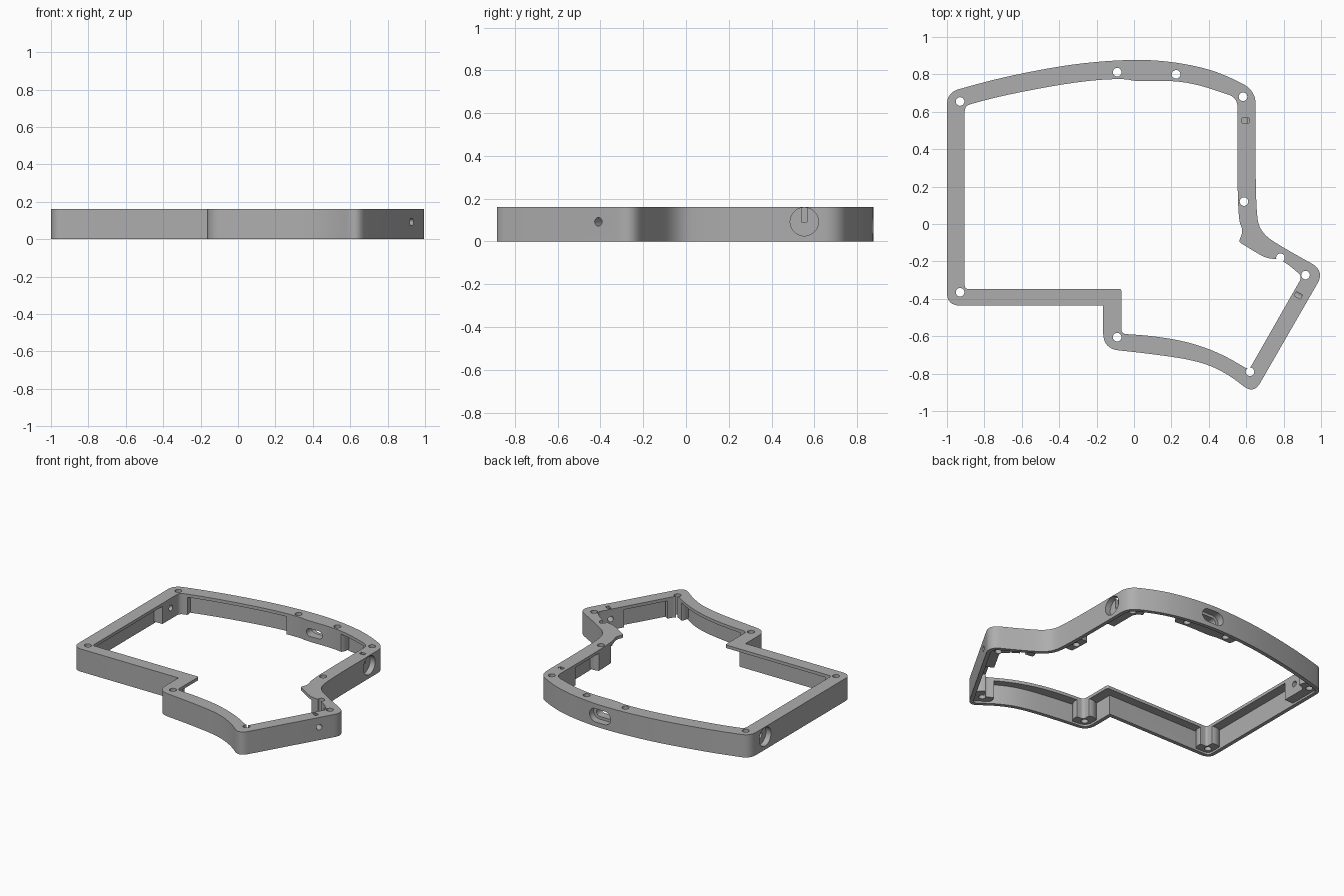
import bpy, bmesh, math
from mathutils import Vector, Matrix

if "Cube" in bpy.data.objects:
    bpy.data.objects.remove(bpy.data.objects["Cube"])

H = 0.162          # frame height
FLANGE = 0.14      # underside of the top flange
RECESS = 0.014     # bottom plate recess
WALL = 0.027       # outer wall thickness
BORE_Z = 0.092
C = 9              # rounding value meaning "fully curved"


def rounded(points, steps=8):
    """Closed outline from (x, y, rounding) control points."""
    out = []
    for i, (x, y, r) in enumerate(points):
        p = Vector((x, y))
        a = Vector(points[i - 1][:2]) - p
        b = Vector(points[(i + 1) % len(points)][:2]) - p
        if r == 0:
            out.append(p)
            continue
        s = p + a.normalized() * min(r, a.length * 0.499)
        e = p + b.normalized() * min(r, b.length * 0.499)
        for k in range(steps + 1):
            t = k / steps
            out.append(s * (1 - t) ** 2 + p * 2 * t * (1 - t) + e * t * t)
    clean = []
    for p in out:
        if not clean or (p - clean[-1]).length > 0.002:
            clean.append(p)
    return clean


def inset(points, d):
    """Mitred inward offset of a counter-clockwise outline."""
    out = []
    for i, p in enumerate(points):
        a = (p - points[i - 1]).normalized()
        b = (points[(i + 1) % len(points)] - p).normalized()
        na, nb = Vector((-a.y, a.x)), Vector((-b.y, b.x))
        m = (na + nb).normalized()
        out.append(p + m * d / max(m.dot(na), 0.3))
    return out


def circle(r, n=32):
    return [Vector((r * math.cos(2 * math.pi * k / n), r * math.sin(2 * math.pi * k / n)))
            for k in range(n)]


def rect(w, h):
    return [Vector(p) for p in ((-w/2, -h/2), (w/2, -h/2), (w/2, h/2), (-w/2, h/2))]


def stadium(w, h, n=12):
    r, c, pts = h / 2, w / 2 - h / 2, []
    for side in (1, -1):
        for k in range(n + 1):
            a = -math.pi / 2 + math.pi * k / n
            pts.append(Vector((side * (c + r * math.cos(a)), side * r * math.sin(a))))
    return pts


def prism(name, pts, z0, z1, matrix=Matrix()):
    bm = bmesh.new()
    f = bm.faces.new([bm.verts.new((p.x, p.y, z0)) for p in pts])
    ext = bmesh.ops.extrude_face_region(bm, geom=[f])
    bmesh.ops.translate(bm, vec=(0, 0, z1 - z0),
                        verts=[v for v in ext["geom"] if isinstance(v, bmesh.types.BMVert)])
    bm.transform(matrix)
    bmesh.ops.recalc_face_normals(bm, faces=bm.faces)
    me = bpy.data.meshes.new(name)
    bm.to_mesh(me)
    bm.free()
    ob = bpy.data.objects.new(name, me)
    bpy.context.collection.objects.link(ob)
    return ob


def cut(target, cutter):
    mod = target.modifiers.new("cut", "BOOLEAN")
    mod.operation, mod.solver, mod.object = "DIFFERENCE", "EXACT", cutter
    bpy.context.view_layer.objects.active = target
    bpy.ops.object.modifier_apply(modifier=mod.name)
    bpy.data.objects.remove(cutter)


def facing(x, y, z, angle):
    """Matrix whose local z points outward at a heading, local y is up."""
    n = Vector((math.cos(angle), math.sin(angle), 0))
    up = Vector((0, 0, 1))
    m = Matrix((up.cross(n), up, n)).transposed().to_4x4()
    m.translation = (x, y, z)
    return m


# Outlines, counter-clockwise
outer = rounded([
    (-1, -.436, .07), (-.165, -.436, 0), (-.165, -.667, .085), (.10, -.695, C),
    (.35, -.733, C), (.50, -.80, C), (.64, -.91, .07), (1.02, -.25, .08),
    (.80, -.128, C), (.68, -.05, C), (.65, .06, C), (.65, .715, .075),
    (.46, .81, C), (.30, .852, C), (.14, .874, C), (0, .879, C), (-.19, .869, C),
    (-.4, .844, C), (-.72, .781, C), (-1, .703, .065)])
inner = rounded([
    (-.905, -.347, .02), (-.067, -.347, .015), (-.067, -.587, .025), (.10, -.598, C),
    (.29, -.63, C), (.46, -.69, C), (.615, -.78, .03), (.90, -.28, .03),
    (.79, -.188, C), (.71, -.185, C), (.64, -.145, C), (.56, -.095, .015),
    (.585, -.035, C), (.553, .03, C), (.553, .675, .05), (.45, .71, C), (.34, .745, C),
    (.21, .767, C), (0, .763, C), (-.04, .776, C), (-.19, .772, C), (-.4, .745, C),
    (-.72, .683, C), (-.905, .632, .03)])

screws = [(-.93, .655), (-.09, .812), (.225, .80), (.583, .68), (.588, .12), (.783, -.18),
          (.917, -.273), (.62, -.79), (-.09, -.605), (-.93, -.365)]
# Side bores: surface position and outward heading
bores = [(-1, .535, math.pi), (.65, .553, 0), (.925, -.408, math.radians(-30))]
# Port slots: step position inside the wall and outward heading
ports = [(.067, .825, math.pi / 2), (.675, -.075, math.radians(57))]

# Solid ring
frame = prism("case_frame", outer, 0, H)
cut(frame, prism("opening", inner, -.1, H + .1))

# Hollow under the flange, leaving bosses around screws, bores and ports
hollow = prism("hollow", inset(outer, WALL), -.1, FLANGE)
for x, y in screws:
    cut(hollow, prism("boss", circle(.078), RECESS, .3, Matrix.Translation((x, y, 0))))
for x, y, a in bores:
    cut(hollow, prism("boss", rect(.19, .3), -.16, .1, facing(x, y, RECESS + .15, a)))
for x, y, a in ports:
    cut(hollow, prism("boss", rect(.27, .3), -.16, .1, facing(x, y, RECESS + .15, a)))
cut(frame, hollow)

# Screw holes
for x, y in screws:
    cut(frame, prism("screw_hole", circle(.023, 24), -.1, .3, Matrix.Translation((x, y, 0))))

# Side bores with a small through hole and a slot from above
for x, y, a in bores:
    m = facing(x, y, BORE_Z, a)
    cut(frame, prism("bore", circle(.066, 40), -.04, .06, m))
    cut(frame, prism("bore_hole", circle(.02, 20), -.13, .06, m))
    pos = Matrix.Translation((x - .053 * math.cos(a), y - .053 * math.sin(a), 0))
    cut(frame, prism("top_slot", rect(.038, .025), .09, .3, pos @ Matrix.Rotation(a, 4, "Z")))

# Stepped port slots
for x, y, a in ports:
    m = facing(x, y, .08, a)
    cut(frame, prism("port", stadium(.17, .095), 0, .2, m))
    cut(frame, prism("port_hole", stadium(.125, .056), -.15, .1, m))

# Material
mat = bpy.data.materials.new("grey")
mat.use_nodes = True
col = (.42, .42, .42, 1)
mat.diffuse_color = col
mat.node_tree.nodes["Principled BSDF"].inputs["Base Color"].default_value = col
frame.data.materials.clear()
frame.data.materials.append(mat)
for p in frame.data.polygons:
    p.material_index = 0

# Smooth curved walls, crisp edges
bpy.ops.object.select_all(action="DESELECT")
frame.select_set(True)
bpy.context.view_layer.objects.active = frame
bpy.ops.object.shade_smooth_by_angle(angle=math.radians(30))
